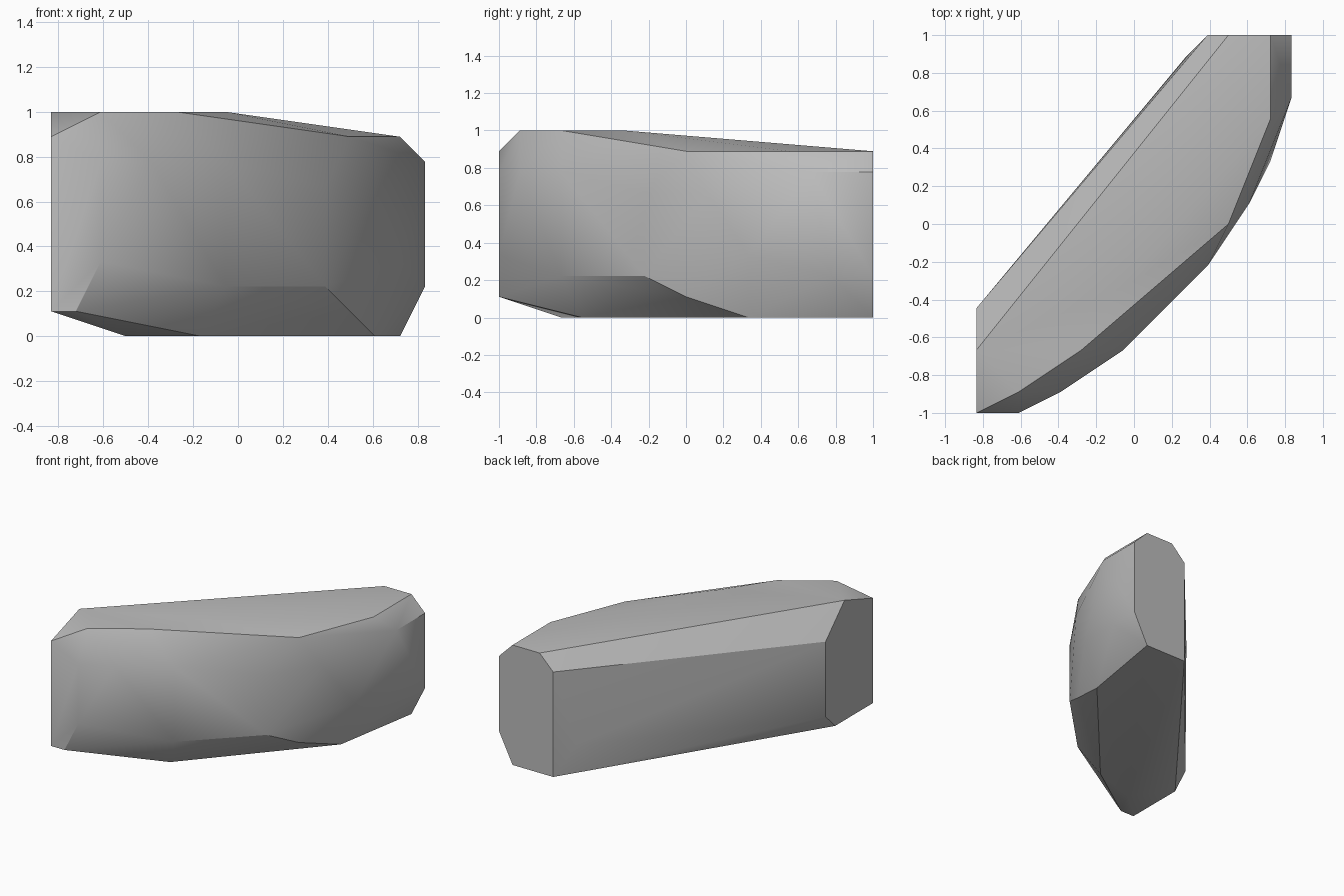
import bpy
import bmesh
import math

default_cube = bpy.data.objects.get("Cube")
if default_cube:
    bpy.data.objects.remove(default_cube, do_unlink=True)


def flat_material(name, colour):
    material = bpy.data.materials.new(name)
    material.use_nodes = True
    material.diffuse_color = colour
    shader = material.node_tree.nodes["Principled BSDF"]
    shader.inputs["Base Color"].default_value = colour
    shader.inputs["Roughness"].default_value = 0.9
    return material


# Corners are whole steps on a coarse grid, grouped by the side of the stone
STEP = 1 / 9
top_rim = [(0, -6, 9), (2, -8, 9), (5, -6, 9), (7, -3, 9),
           (12, 0, 8), (14, 5, 8)]
bottom_rim = [(3, -6, 0), (6, -5, 0), (13, 3, 0)]
left_end = [(11, 9, 0), (14, 9, 0), (15, 9, 2), (15, 9, 7),
            (14, 9, 8), (12, 9, 8), (11, 9, 7)]
right_end = [(0, -4, 2), (0, -5, 1), (0, -9, 1), (0, -9, 8), (0, -4, 7)]
front_bulge = [(1, -9, 1), (2, -9, 3), (2, -9, 7), (4, -8, 7),
               (7, -6, 2), (7, -6, 7), (11, -2, 2), (11, -2, 6),
               (12, 0, 1), (13, 1, 6), (14, 3, 3),
               (15, 6, 7), (15, 7, 2)]
back_bulge = [(10, 8, 2)]


def build_stone(name, material, *sides):
    """Wrap the corners of all sides in one convex, faceted block."""
    bm = bmesh.new()
    for side in sides:
        for i, j, k in side:
            bm.verts.new(((i - 7.5) * STEP, j * STEP, k * STEP))
    hull = bmesh.ops.convex_hull(bm, input=bm.verts[:])
    spare = {v for key in ("geom_interior", "geom_unused") for v in hull[key]
             if isinstance(v, bmesh.types.BMVert) and not v.link_faces}
    bmesh.ops.delete(bm, geom=list(spare), context='VERTS')

    # Merge coplanar triangles into clean flat facets
    bmesh.ops.dissolve_limit(bm, angle_limit=math.radians(0.5),
                             verts=bm.verts[:], edges=bm.edges[:])
    bmesh.ops.recalc_face_normals(bm, faces=bm.faces[:])

    mesh = bpy.data.meshes.new(name)
    bm.to_mesh(mesh)
    bm.free()
    mesh.materials.append(material)
    stone = bpy.data.objects.new(name, mesh)
    bpy.context.collection.objects.link(stone)
    return stone


stone_grey = flat_material("stone_grey", (0.5, 0.5, 0.5, 1.0))
rock = build_stone("rock", stone_grey, top_rim, bottom_rim, left_end,
                   right_end, front_bulge, back_bulge)

# Soft facets on the bulging front, crisp main ridges
bpy.ops.object.select_all(action='DESELECT')
rock.select_set(True)
bpy.context.view_layer.objects.active = rock
bpy.ops.object.shade_smooth_by_angle(angle=math.radians(30))
